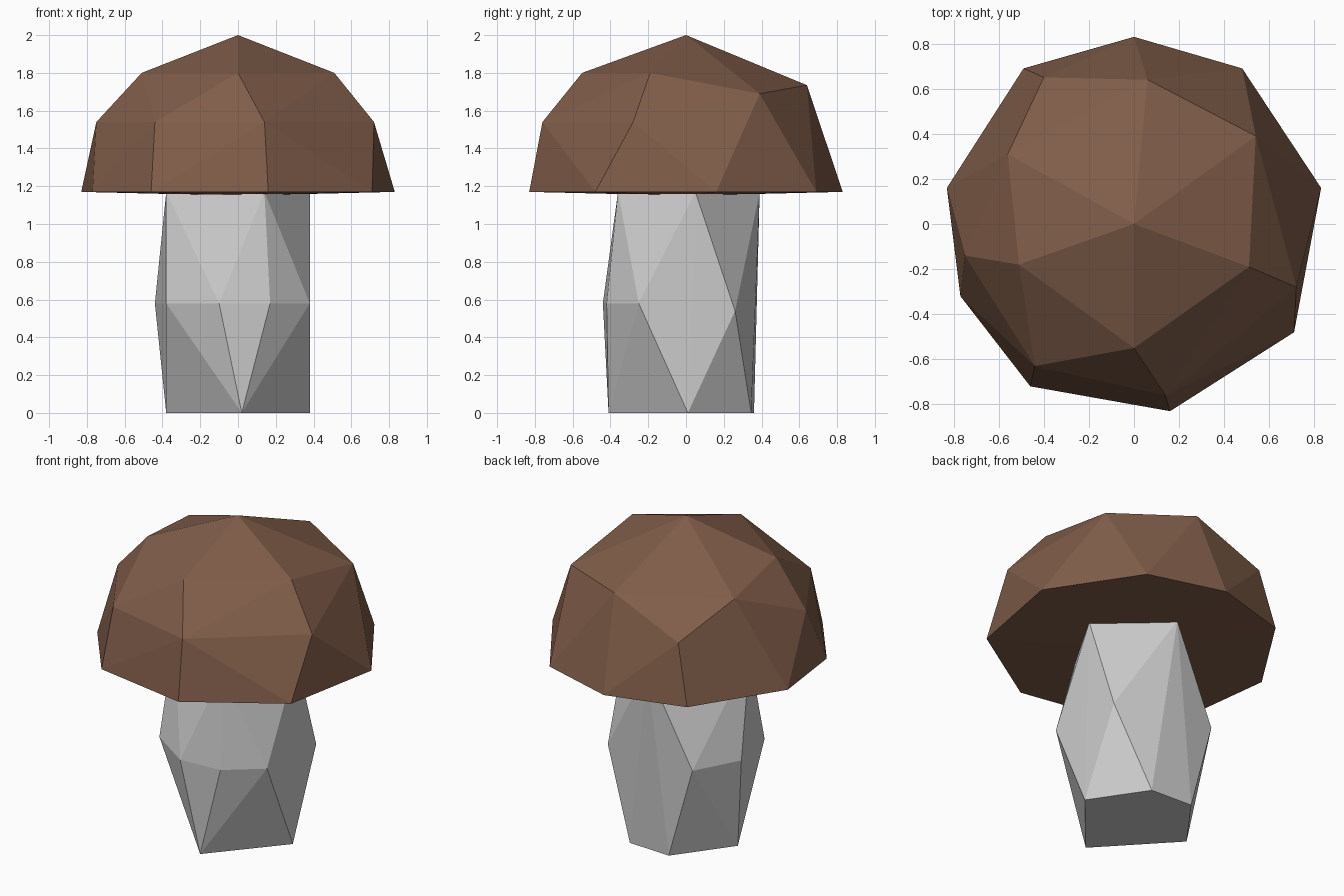
import bpy, bmesh

if "Cube" in bpy.data.objects:
    bpy.data.objects.remove(bpy.data.objects["Cube"])


def material(name, rgb):
    m = bpy.data.materials.new(name)
    m.diffuse_color = (*rgb, 1)
    m.use_nodes = True
    m.node_tree.nodes["Principled BSDF"].inputs["Base Color"].default_value = m.diffuse_color
    return m


def hull(name, points, mat):
    """Faceted convex solid wrapped around a few rings of points."""
    bm = bmesh.new()
    for p in points:
        bm.verts.new(p)
    res = bmesh.ops.convex_hull(bm, input=bm.verts[:])
    loose = [v for v in bm.verts if not v.link_faces]
    bmesh.ops.delete(bm, geom=loose, context='VERTS')
    bmesh.ops.recalc_face_normals(bm, faces=bm.faces[:])
    me = bpy.data.meshes.new(name)
    bm.to_mesh(me)
    bm.free()
    me.materials.append(mat)
    ob = bpy.data.objects.new(name, me)
    bpy.context.collection.objects.link(ob)
    return ob


def ring(z, *xy):
    return [(x, y, z) for x, y in xy]


brown = material("cap_brown", (0.216, 0.109, 0.067))
grey = material("stem_grey", (0.60, 0.60, 0.60))

# Cap: rim, irregular dome facets, apex, slightly bulging underside
cap = ring(1.17, (0, .83), (.48, .69), (.83, .16), (.71, -.48), (.16, -.83),
           (-.46, -.72), (-.77, -.32), (-.83, .16), (-.49, .69))
cap += ring(1.54, (.72, -.28), (.14, -.76), (-.44, -.63), (-.75, -.14), (-.40, .65))
cap += [(.54, .39, 1.69), (.06, .64, 1.735), (-.56, .31, 1.735)]
cap += ring(1.80, (0, -.55), (.51, -.19), (-.51, -.18))
cap += [(0, 0, 2.0), (0, 0, 1.15)]
hull("cap", cap, brown)

# Stem: five-sided foot, seven-sided waist, four-sided top
stem = ring(0, (.02, -.41), (.38, .01), (.155, .345), (-.13, .36), (-.38, .02))
stem += ring(.58, (.38, -.25), (.17, -.42), (-.10, -.44), (-.38, -.25),
             (-.44, .07), (-.29, .35))
stem += [(.37, .26, .54)]
stem += ring(1.17, (.38, .05), (0, .39), (-.38, -.10), (.14, -.36))
hull("stem", stem, grey)
